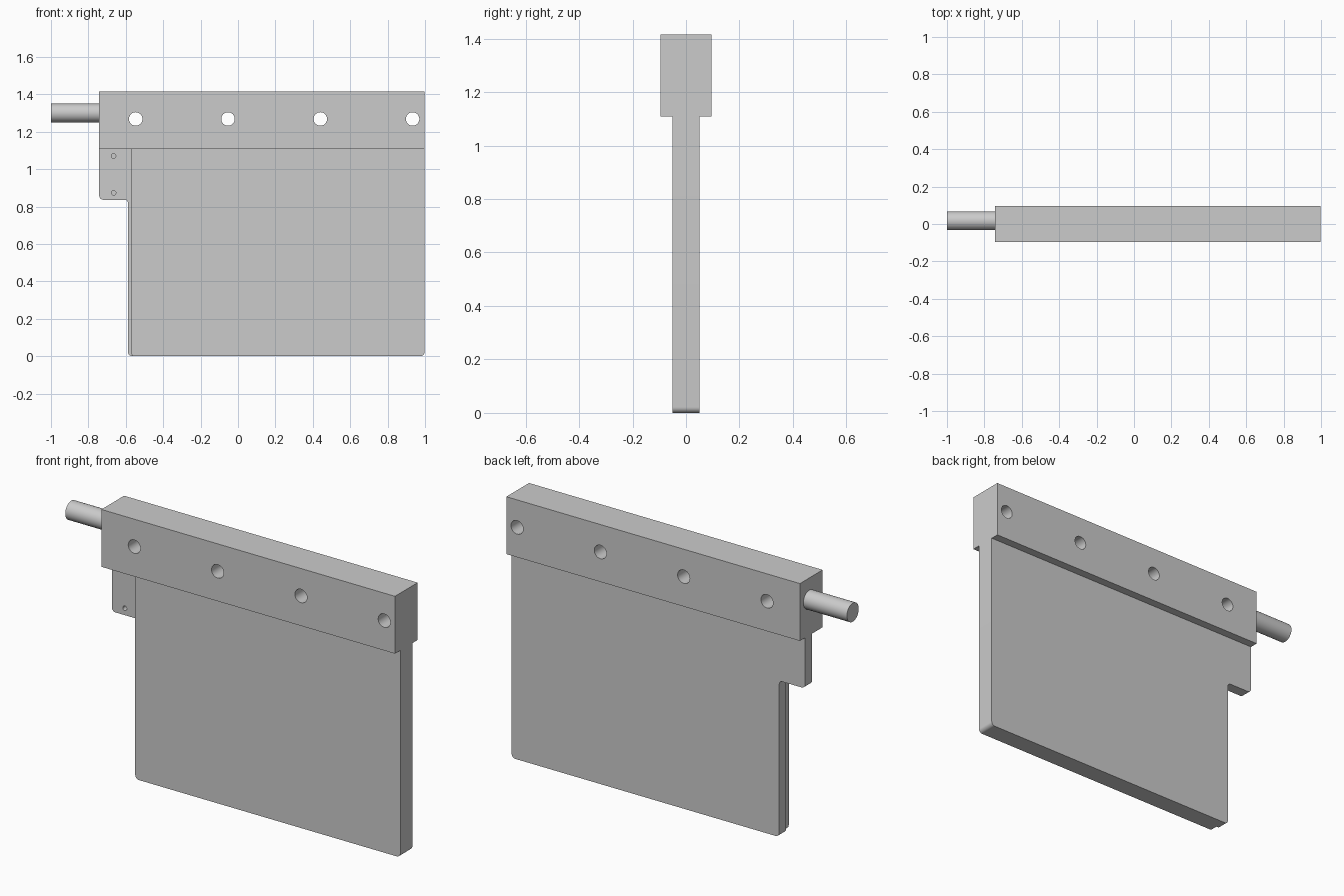
import bpy, bmesh, math
from mathutils import Vector

if "Cube" in bpy.data.objects:
    bpy.data.objects.remove(bpy.data.objects["Cube"])


def rounded(corners, steps=8):
    """Turn (x, z, radius) corners into an outline with filleted corners."""
    out = []
    n = len(corners)
    for i, (x, z, r) in enumerate(corners):
        p = Vector((x, z))
        if r == 0:
            out.append(p)
            continue
        a = (Vector(corners[i - 1][:2]) - p).normalized()
        b = (Vector(corners[(i + 1) % n][:2]) - p).normalized()
        c = p + (a + b) * r  # all corners are square
        for k in range(steps + 1):
            t = math.pi / 2 * k / steps
            out.append(c - b * r * math.cos(t) - a * r * math.sin(t))
    return out


def smooth(ob):
    bpy.ops.object.select_all(action='DESELECT')
    ob.select_set(True)
    bpy.context.view_layer.objects.active = ob
    bpy.ops.object.shade_smooth_by_angle(angle=math.radians(30))


def slab(name, corners, y0, y1):
    """Extrude an x-z outline from y0 to y1."""
    bm = bmesh.new()
    face = bm.faces.new([bm.verts.new((p.x, y0, p.y)) for p in rounded(corners)])
    geo = bmesh.ops.extrude_face_region(bm, geom=[face])["geom"]
    bmesh.ops.translate(bm, vec=(0, y1 - y0, 0),
                        verts=[g for g in geo if isinstance(g, bmesh.types.BMVert)])
    bmesh.ops.recalc_face_normals(bm, faces=bm.faces)
    mesh = bpy.data.meshes.new(name)
    bm.to_mesh(mesh)
    bm.free()
    ob = bpy.data.objects.new(name, mesh)
    bpy.context.collection.objects.link(ob)
    return ob


def cylinder(name, loc, r, depth, rot, sides=48):
    bpy.ops.mesh.primitive_cylinder_add(vertices=sides, radius=r, depth=depth,
                                        location=loc, rotation=rot)
    ob = bpy.context.object
    ob.name = name
    return ob


def drill(ob, x, y, z, r, depth):
    """Cut a hole along y, centred at the given point."""
    cutter = cylinder("hole_cutter", (x, y, z), r, depth, (math.pi / 2, 0, 0))
    cutter.hide_render = True
    mod = ob.modifiers.new("hole", 'BOOLEAN')
    mod.operation, mod.solver, mod.object = 'DIFFERENCE', 'EXACT', cutter
    bpy.context.view_layer.objects.active = ob
    bpy.ops.object.modifier_apply(modifier=mod.name)
    bpy.data.objects.remove(cutter)


L, R, TOP, SEAM = -0.742, 0.997, 1.415, 1.108

# Header bar with four through holes
bar = slab("header_bar", [(L, SEAM, 0), (R, SEAM, 0), (R, TOP, 0), (L, TOP, 0)],
           -0.096, 0.096)
for i in range(4):
    drill(bar, -0.547 + i * 0.4935, 0, 1.268, 0.036, 0.4)
smooth(bar)

# Back plate with side tab and two blind screw holes
back = slab("back_plate", [
    (-0.588, 0, 0.022), (R, 0, 0.022), (R, SEAM, 0), (L, SEAM, 0),
    (L, 0.836, 0.022), (-0.588, 0.836, 0.018)], -0.008, 0.051)
for z in (1.07, 0.873):
    drill(back, -0.665, -0.008, z, 0.012, 0.08)
smooth(back)

# Front plate, slightly narrower
smooth(slab("front_plate", [(-0.573, 0, 0.022), (R, 0, 0.022), (R, SEAM, 0),
                            (-0.573, SEAM, 0)], -0.051, -0.008))

# Pivot rod on the left end
smooth(cylinder("pivot_rod", ((L - 1) / 2, 0.017, 1.30), 0.05, 1 + L,
                (0, math.pi / 2, 0)))
